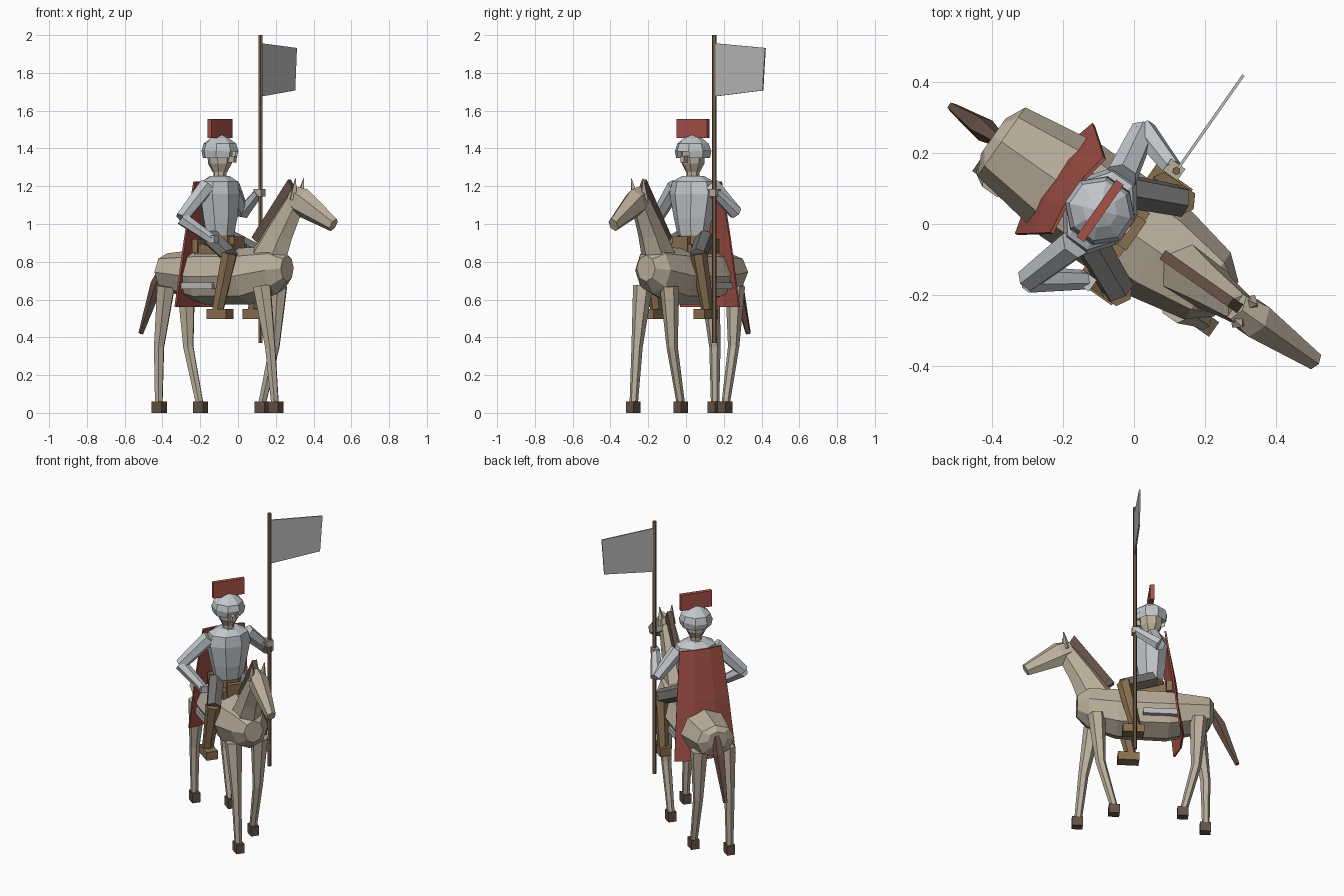
import bpy, bmesh, math
from mathutils import Vector, Matrix

if "Cube" in bpy.data.objects:
    bpy.data.objects.remove(bpy.data.objects["Cube"])

# Everything is built facing +x, then turned to its final heading
PLACE = Matrix.Translation((-0.014, -0.02, 0)) @ Matrix.Rotation(math.radians(-35), 4, 'Z')


def material(name, r, g, b):
    m = bpy.data.materials.new(name)
    m.diffuse_color = (r, g, b, 1)
    m.use_nodes = True
    m.node_tree.nodes["Principled BSDF"].inputs["Base Color"].default_value = m.diffuse_color
    return m


TAN = material("tan", 0.50, 0.43, 0.33)
STEEL = material("steel", 0.54, 0.57, 0.60)
CLOTH = material("pale_grey", 0.49, 0.49, 0.50)
RED = material("red", 0.38, 0.085, 0.065)
LEATHER = material("leather", 0.25, 0.16, 0.08)
WOOD = material("wood", 0.20, 0.13, 0.075)
HAIR = material("dark_brown", 0.13, 0.08, 0.06)
HOOF = material("hoof_brown", 0.13, 0.085, 0.06)
GREY = material("dark_grey", 0.17, 0.165, 0.16)


def finish(name, bm, mat):
    bmesh.ops.recalc_face_normals(bm, faces=bm.faces)
    me = bpy.data.meshes.new(name)
    bm.to_mesh(me)
    bm.free()
    me.materials.append(mat)
    ob = bpy.data.objects.new(name, me)
    ob.matrix_world = PLACE
    bpy.context.collection.objects.link(ob)
    return ob


def loft(name, rings, mat):
    """Skin a list of equal-sized vertex rings and cap both ends."""
    bm = bmesh.new()
    vs = [[bm.verts.new(p) for p in ring] for ring in rings]
    n = len(vs[0])
    for a, b in zip(vs, vs[1:]):
        for i in range(n):
            j = (i + 1) % n
            bm.faces.new((a[i], a[j], b[j], b[i]))
    bm.faces.new(vs[0])
    bm.faces.new(vs[-1])
    return finish(name, bm, mat)


def ring(c, a, b, n, turn=0.0):
    out = []
    for i in range(n):
        t = 2 * math.pi * (i + turn) / n
        out.append(Vector(c) + Vector(a) * math.cos(t) + Vector(b) * math.sin(t))
    return out


def limb(name, points, radii, mat, n=6, flat=1.0):
    """Tapered tube through points; flat scales its sideways width."""
    pts = [Vector(p) for p in points]
    rings = []
    for i, p in enumerate(pts):
        d = (pts[min(i + 1, len(pts) - 1)] - pts[max(i - 1, 0)]).normalized()
        ref = Vector((0, 1, 0)) if abs(d.y) < 0.9 else Vector((1, 0, 0))
        up = d.cross(ref).normalized()
        side = up.cross(d)
        rings.append(ring(p, up * radii[i], side * radii[i] * flat, n))
    return loft(name, rings, mat)


def stack(name, levels, mat, cx=-0.1, n=8, turn=0.5):
    """Upright lathe-like part: levels are (z, depth radius, width radius)."""
    return loft(name, [ring((cx, 0, z), (a, 0, 0), (0, b, 0), n, turn)
                       for z, a, b in levels], mat)


def box(name, x, y, z, mat):
    return loft(name, [[(x[0], y[0], h), (x[1], y[0], h), (x[1], y[1], h), (x[0], y[1], h)]
                       for h in z], mat)


def plate(name, outline, half, mat):
    """Side-profile outline (x, z) given a width across y."""
    return loft(name, [[(x, s * half, z) for x, z in outline] for s in (-1, 1)], mat)


# Horse barrel: (x, z centre, half width, half height)
barrel = [(-0.468, 0.76, 0.06, 0.055), (-0.44, 0.745, 0.118, 0.10), (-0.2, 0.722, 0.155, 0.148),
          (0.1, 0.725, 0.15, 0.15), (0.27, 0.755, 0.115, 0.125), (0.335, 0.765, 0.06, 0.07)]
loft("horse_body", [ring((x, 0, z), (0, w, 0), (0, 0, h), 8) for x, z, w, h in barrel], TAN)

# Neck, head, ears, mane and tail
limb("horse_neck", [(0.20, 0, 0.79), (0.29, 0, 0.96), (0.395, 0, 1.13)],
     [0.115, 0.085, 0.06], TAN, 6, 0.75)
limb("horse_head", [(0.365, 0, 1.145), (0.43, 0, 1.115), (0.635, 0, 0.995)],
     [0.06, 0.078, 0.038], TAN, 6, 0.75)
for side, label in ((-1, "right"), (1, "left")):
    limb(f"horse_ear_{label}", [(0.395, side * 0.03, 1.13), (0.415, side * 0.038, 1.24)],
         [0.026, 0.003], TAN, 4)
plate("mane", [(0.115, 0.93), (0.35, 1.235), (0.39, 1.17), (0.20, 0.86)], 0.015, HAIR)
limb("tail", [(-0.45, 0, 0.79), (-0.505, 0, 0.68), (-0.61, 0, 0.42)],
     [0.02, 0.036, 0.014], HAIR, 5)

# Horse legs: y, then x of hip, knee and hoof
legs = {"front_right": (-0.09, 0.235, 0.288, 0.320), "front_left": (0.075, 0.225, 0.20, 0.118),
        "rear_right": (-0.09, -0.385, -0.43, -0.432), "rear_left": (0.08, -0.375, -0.36, -0.285)}
for label, (y, hip, knee, foot) in legs.items():
    limb(f"horse_leg_{label}", [(hip, y, 0.67), (knee, y, 0.35), (foot, y, 0.04)],
         [0.052, 0.03, 0.022], TAN)
    box(f"hoof_{label}", (foot - 0.028, foot + 0.036), (y - 0.025, y + 0.025), (0, 0.06), HOOF)

# Saddle and saddle cloth
box("saddle_cloth", (-0.25, -0.045), (-0.152, 0.152), (0.655, 0.69), CLOTH)
box("saddle_seat", (-0.21, 0.02), (-0.075, 0.075), (0.83, 0.895), LEATHER)
box("saddle_cantle", (-0.22, -0.185), (-0.085, 0.085), (0.85, 0.92), LEATHER)
box("saddle_pommel", (-0.005, 0.025), (-0.05, 0.05), (0.85, 0.935), LEATHER)

# Rider torso, belt and head
stack("breastplate", [(0.92, 0.07, 0.083), (1.03, 0.09, 0.108), (1.16, 0.1, 0.135),
                      (1.225, 0.09, 0.12), (1.255, 0.05, 0.06)], STEEL)
stack("belt", [(0.885, 0.082, 0.095), (0.94, 0.08, 0.092)], LEATHER)
stack("neck", [(1.24, 0.035, 0.035), (1.3, 0.035, 0.035)], TAN)
stack("head", [(1.275, 0.04, 0.037), (1.32, 0.066, 0.06), (1.4, 0.07, 0.066)], TAN)
box("nose", (-0.05, 0.0), (-0.011, 0.011), (1.325, 1.36), TAN)

# Helmet bowl, cheek and neck guard, transverse crest
stack("helmet", [(1.385, 0.102, 0.096), (1.425, 0.09, 0.085), (1.455, 0.05, 0.048),
                 (1.475, 0.004, 0.004)], STEEL)
guard = [ring((-0.1, 0, z), (r, 0, 0), (0, r, 0), 8, 0.5) for z, r in ((1.35, 0.092), (1.39, 0.1))]
bm = bmesh.new()
low, high = [[bm.verts.new(p) for p in g] for g in guard]
for i in range(7):
    bm.faces.new((low[i], low[i + 1], high[i + 1], high[i]))
finish("helmet_guard", bm, STEEL)
box("crest", (-0.113, -0.087), (-0.098, 0.098), (1.455, 1.555), RED)

# Cape: three panels, the middle one pushed back
bm = bmesh.new()
rows = []
for x, z, w, push in ((-0.175, 1.225, 0.13, 0.012), (-0.215, 0.92, 0.16, 0.025), (-0.255, 0.56, 0.19, 0.03)):
    rows.append([bm.verts.new((x - push * (abs(f) < 0.5), w * f, z)) for f in (-1, -0.4, 0.4, 1)])
for a, b in zip(rows, rows[1:]):
    for i in range(3):
        bm.faces.new((a[i], a[i + 1], b[i + 1], b[i]))
cape = finish("cape", bm, RED)
solid = cape.modifiers.new("thickness", 'SOLIDIFY')
solid.thickness = 0.01
solid.offset = 0

# Arms: shoulder, elbow, hand
arms = {"right": [(-0.105, -0.115, 1.2), (-0.155, -0.275, 1.03), (-0.025, -0.185, 0.92)],
        "left": [(-0.105, 0.115, 1.2), (-0.13, 0.255, 1.06), (0.0, 0.215, 1.165)]}
for label, (sh, el, ha) in arms.items():
    limb(f"upper_arm_{label}", [sh, el], [0.046, 0.036], STEEL)
    limb(f"forearm_{label}", [el, ha], [0.038, 0.028], STEEL)
    box(f"hand_{label}", (ha[0] - 0.02, ha[0] + 0.03), (ha[1] - 0.02, ha[1] + 0.02),
        (ha[2] - 0.02, ha[2] + 0.02), TAN if label == "left" else STEEL)

# Rider legs: thigh, boot shaft, foot
for s, label in ((-1, "right"), (1, "left")):
    limb(f"thigh_{label}", [(-0.1, s * 0.075, 0.925), (0.075, s * 0.155, 0.83)],
         [0.05, 0.046], GREY)
    limb(f"boot_{label}", [(0.07, s * 0.155, 0.845), (0.0, s * 0.165, 0.535)],
         [0.045, 0.033], LEATHER)
    box(f"foot_{label}", (-0.045, 0.08), (s * 0.165 - 0.035, s * 0.165 + 0.035),
        (0.497, 0.55), LEATHER)

# Lance with a tapering pennant
limb("lance", [(0.012, 0.216, 0.37), (0.012, 0.216, 2.0)], [0.012, 0.012], WOOD)
loft("pennant", [[(0.012 + d, 0.216, 1.675), (0.012 + d, 0.216, 1.957),
                  (0.012 + d, 0.546, 1.932), (0.012 + d, 0.53, 1.707)]
                 for d in (-0.004, 0.004)], CLOTH)
